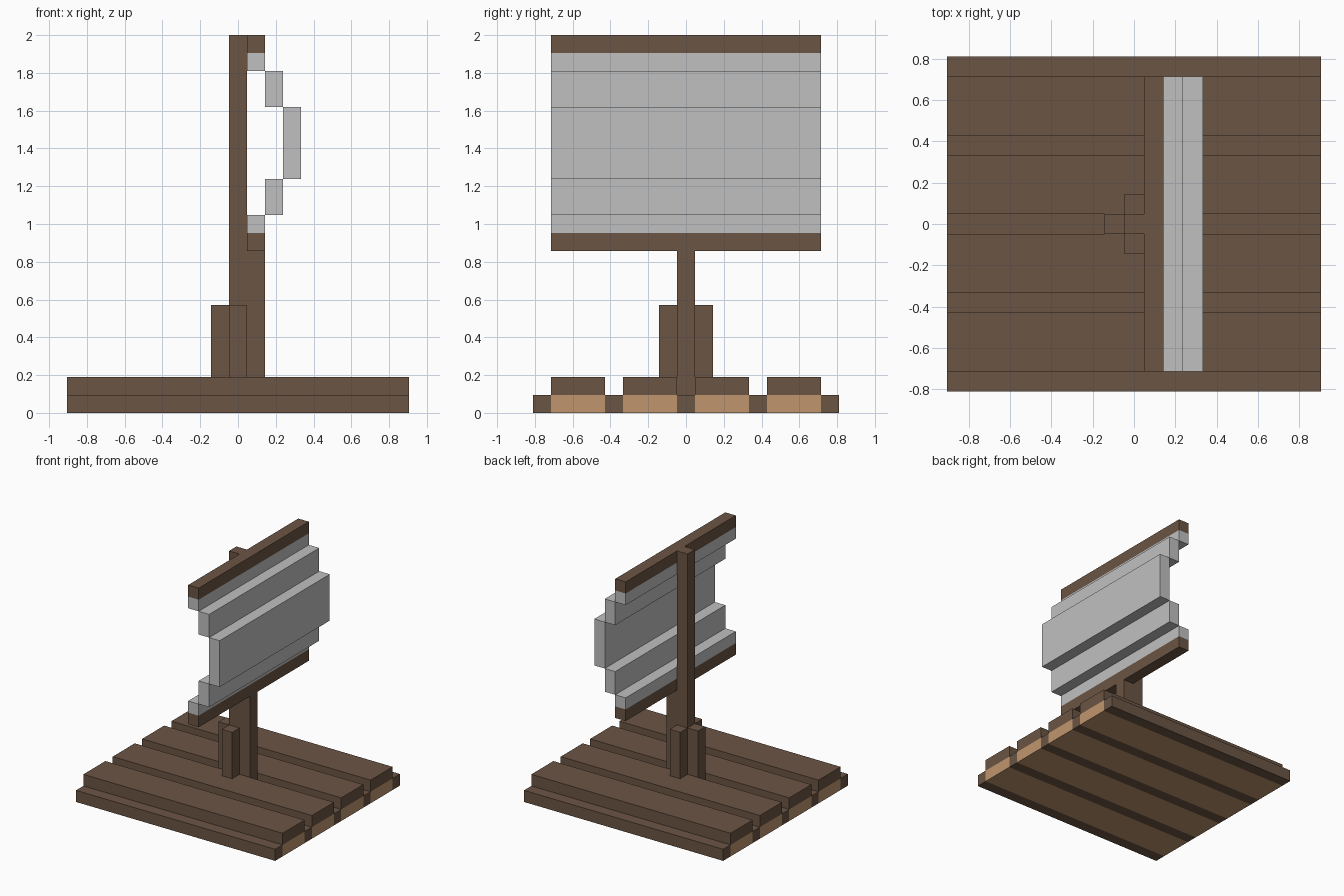
import bpy
import bmesh
from mathutils import Vector

cube = bpy.data.objects.get("Cube")
if cube:
    bpy.data.objects.remove(cube, do_unlink=True)

U = 2 / 21  # block grid size; the model is 21 blocks tall


def material(name, rgb):
    mat = bpy.data.materials.new(name)
    mat.use_nodes = True
    colour = (*rgb, 1)
    mat.diffuse_color = colour
    mat.node_tree.nodes["Principled BSDF"].inputs["Base Color"].default_value = colour
    return mat


brown = material("dark_wood", (0.145, 0.09, 0.057))
tan = material("pale_wood", (0.52, 0.3, 0.155))
grey = material("sheet_metal", (0.53, 0.53, 0.53))


def box(name, x, y, z, mat):
    """Box spanning the given (low, high) ranges in grid units."""
    lo, hi = (Vector(c) * U for c in zip(x, y, z))
    bm = bmesh.new()
    bmesh.ops.create_cube(bm, size=1)
    for v in bm.verts:
        v.co = Vector(c * s for c, s in zip(v.co, hi - lo))
    mesh = bpy.data.meshes.new(name)
    bm.to_mesh(mesh)
    bm.free()
    mesh.materials.append(mat)
    obj = bpy.data.objects.new(name, mesh)
    obj.location = (lo + hi) / 2
    bpy.context.collection.objects.link(obj)


# Base: pale planks between dark strips, with dark boards on top
length = (-9.5, 9.5)
for i in range(5):
    y = -8.5 + 4 * i
    box(f"base_strip_{i + 1}", length, (y, y + 1), (0, 1), brown)
    if i < 4:
        box(f"base_plank_{i + 1}", length, (y + 1, y + 4), (0, 1), tan)
        box(f"deck_board_{i + 1}", length, (y + 1, y + 4), (1, 2), brown)

# Post with its supports
mid = (-0.5, 0.5)
box("post", mid, mid, (1, 21), brown)
box("front_support", (0.5, 1.5), mid, (1, 9), brown)
box("rear_brace", (-1.5, -0.5), mid, (1, 6), brown)
box("left_brace", mid, (0.5, 1.5), (2, 6), brown)
box("right_brace", mid, (-1.5, -0.5), (2, 6), brown)

# Stepped, bulging panel between two rails
width = (-7.5, 7.5)
for name, step, z, mat in (
    ("bottom_rail", 0, (9, 10), brown),
    ("panel_bottom", 0, (10, 11), grey),
    ("panel_lower", 1, (11, 13), grey),
    ("panel_middle", 2, (13, 17), grey),
    ("panel_upper", 1, (17, 19), grey),
    ("panel_top", 0, (19, 20), grey),
    ("top_rail", 0, (20, 21), brown),
):
    box(name, (0.5 + step, 1.5 + step), width, z, mat)
